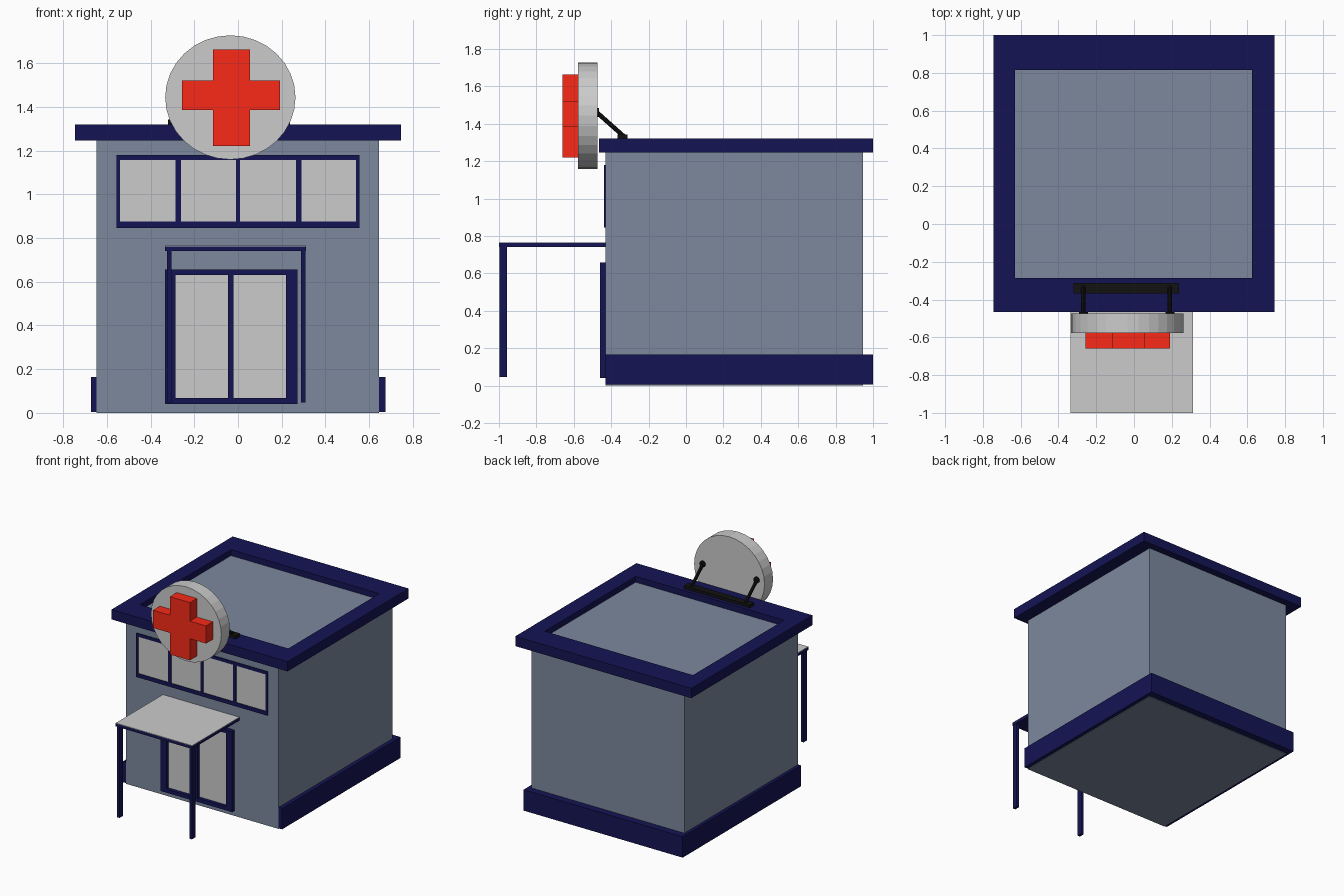
import bpy, bmesh, math
from mathutils import Vector

if "Cube" in bpy.data.objects:
    bpy.data.objects.remove(bpy.data.objects["Cube"])


def material(name, rgb):
    m = bpy.data.materials.new(name)
    m.diffuse_color = (*rgb, 1)
    m.use_nodes = True
    m.node_tree.nodes["Principled BSDF"].inputs["Base Color"].default_value = m.diffuse_color
    return m


SLATE = material("slate_wall", (0.20, 0.25, 0.34))
NAVY = material("navy_trim", (0.007, 0.007, 0.09))
RED = material("red", (0.95, 0.023, 0.009))
BLACK = material("black_metal", (0.006, 0.006, 0.006))


def finish(name, bm, mat=None):
    bmesh.ops.recalc_face_normals(bm, faces=bm.faces)
    mesh = bpy.data.meshes.new(name)
    bm.to_mesh(mesh)
    bm.free()
    ob = bpy.data.objects.new(name, mesh)
    bpy.context.collection.objects.link(ob)
    if mat:
        mesh.materials.append(mat)
    return ob


def place(axis, a, b, depth):
    # flat coordinates (a, b) lifted along z, or along y for the facade
    return (a, b, depth) if axis == "z" else (a, depth, b)


def prism(name, pts, lo, hi, axis="z", mat=None):
    bm = bmesh.new()
    rings = [[bm.verts.new(place(axis, a, b, d)) for a, b in pts] for d in (lo, hi)]
    n = len(pts)
    for ring in rings:
        bm.faces.new(ring)
    for i in range(n):
        j = (i + 1) % n
        bm.faces.new((rings[0][i], rings[0][j], rings[1][j], rings[1][i]))
    return finish(name, bm, mat)


def rect(x0, x1, z0, z1):
    return [(x0, z0), (x1, z0), (x1, z1), (x0, z1)]


def box(name, x0, x1, y0, y1, z0, z1, mat=None):
    return prism(name, rect(x0, x1, y0, y1), z0, z1, "z", mat)


def frame(name, outer, inner, lo, hi, axis, mat):
    bm = bmesh.new()
    loops = [[bm.verts.new(place(axis, a, b, d)) for a, b in rect(*r)]
             for r, d in ((outer, lo), (outer, hi), (inner, hi), (inner, lo))]
    for k in range(4):
        p, q = loops[k], loops[(k + 1) % 4]
        for i in range(4):
            j = (i + 1) % 4
            bm.faces.new((p[i], p[j], q[j], q[i]))
    return finish(name, bm, mat)


def rod(name, start, end, radius, mat, sides=10):
    a, b = Vector(start), Vector(end)
    bm = bmesh.new()
    bmesh.ops.create_cone(bm, cap_ends=True, segments=sides, radius1=radius,
                          radius2=radius, depth=(b - a).length)
    ob = finish(name, bm, mat)
    ob.location = (a + b) / 2
    ob.rotation_euler = (b - a).to_track_quat("Z", "Y").to_euler()
    return ob


# Building block, roof parapet and plinth around three sides
FRONT = -0.43
box("building_body", -0.648, 0.645, FRONT, 0.945, 0, 1.275, SLATE)
frame("roof_parapet", (-0.745, 0.745, -0.465, 1.0), (-0.63, 0.625, -0.285, 0.815),
      1.245, 1.32, "z", NAVY)
prism("plinth", [(-0.672, FRONT), (-0.648, FRONT), (-0.648, 0.945), (0.645, 0.945),
                 (0.645, FRONT), (0.675, FRONT), (0.675, 1.0), (-0.672, 1.0)],
      0.005, 0.165, "z", NAVY)

# Upper window strip
frame("window_frame", (-0.555, 0.555, 0.845, 1.18), (-0.54, 0.54, 0.875, 1.157),
      FRONT - 0.008, FRONT + 0.01, "y", NAVY)
for x0, x1 in ((-0.285, -0.26), (-0.01, 0.01), (0.265, 0.29)):
    box("window_mullion", x0, x1, FRONT - 0.008, FRONT + 0.01, 0.87, 1.16, NAVY)
for x0, x1 in ((-0.54, -0.285), (-0.26, -0.01), (0.01, 0.265), (0.29, 0.54)):
    box("window_pane", x0, x1, FRONT - 0.003, FRONT + 0.01, 0.875, 1.157)

# Double door
frame("door_frame", (-0.335, 0.272, 0.04, 0.657), (-0.285, 0.22, 0.068, 0.63),
      -0.46, FRONT + 0.01, "y", NAVY)
box("door_divider", -0.045, -0.02, -0.46, FRONT + 0.01, 0.068, 0.63, NAVY)
for x0, x1 in ((-0.285, -0.045), (-0.02, 0.22)):
    box("door_pane", x0, x1, FRONT - 0.004, FRONT + 0.01, 0.068, 0.63)

# Canopy on two posts
box("canopy_slab", -0.335, 0.312, -1.0, FRONT, 0.74, 0.762, NAVY)
box("canopy_top", -0.335, 0.312, -1.0, FRONT, 0.762, 0.766)
for x in (-0.315, 0.298):
    box("canopy_post", x - 0.0105, x + 0.0105, -0.998, -0.957, 0.047, 0.742, NAVY)

# Round sign with cross
CX, CZ = -0.035, 1.443
disc = [(CX + 0.298 * math.cos(i * math.tau / 32), CZ + 0.284 * math.sin(i * math.tau / 32))
        for i in range(32)]
prism("sign_disc", disc, -0.577, -0.474, "y")
xs, zs = (-0.257, -0.115, 0.055, 0.191), (1.22, 1.385, 1.52, 1.662)
cross = [(1, 0), (2, 0), (2, 1), (3, 1), (3, 2), (2, 2),
         (2, 3), (1, 3), (1, 2), (0, 2), (0, 1), (1, 1)]
prism("sign_cross", [(xs[i], zs[k]) for i, k in cross], -0.66, -0.575, "y", RED)

# Sign bracket on the roof
box("bracket_bar", -0.32, 0.237, -0.367, -0.312, 1.315, 1.342, BLACK)
for x in (-0.268, 0.19):
    rod("bracket_strut", (x, -0.478, 1.462), (x, -0.335, 1.335), 0.012, BLACK)
    rod("bracket_plate", (x, -0.478, 1.46), (x, -0.466, 1.46), 0.024, BLACK, 16)
